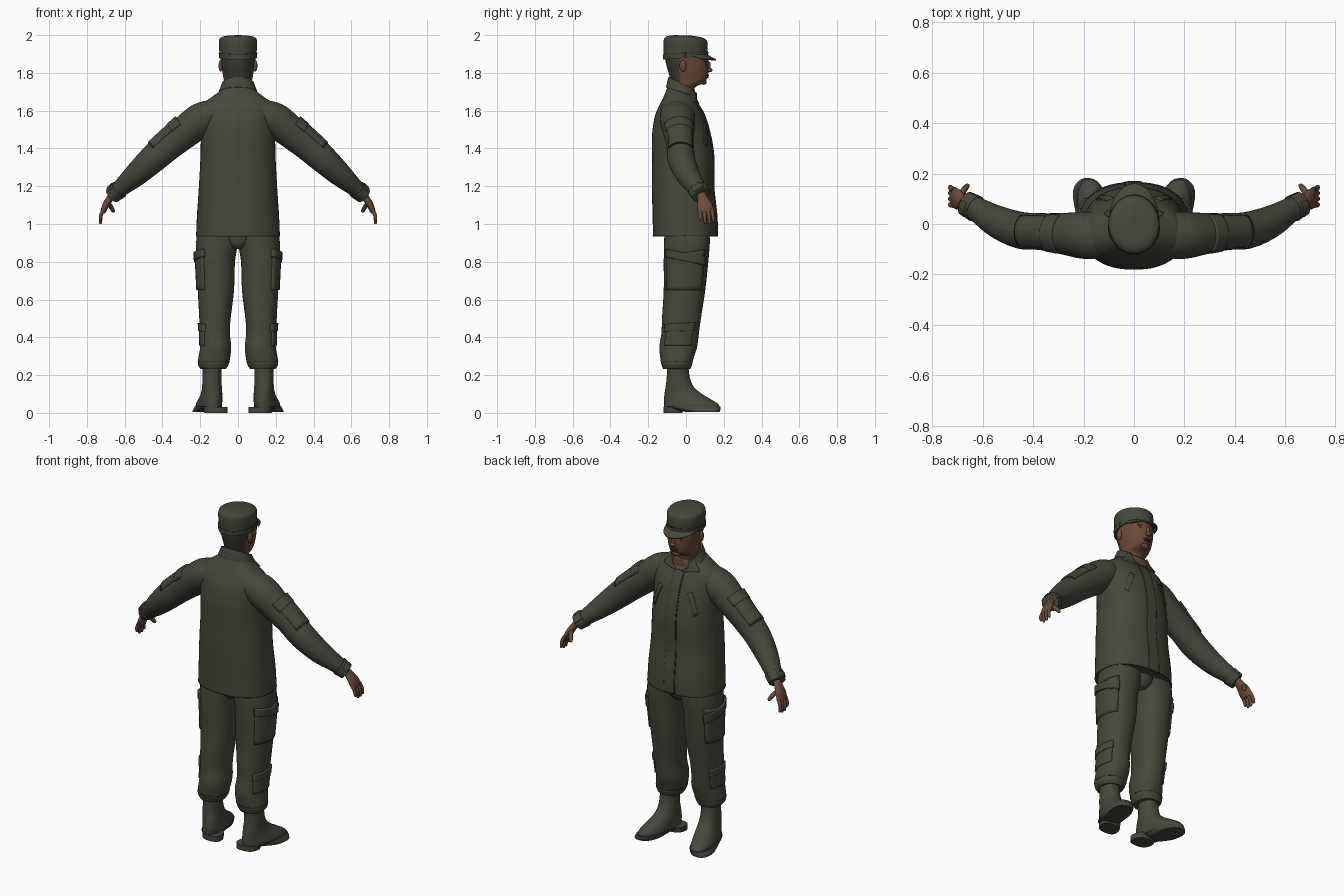
import bpy, bmesh, math
from mathutils import Vector, Matrix

if "Cube" in bpy.data.objects:
    bpy.data.objects.remove(bpy.data.objects["Cube"])


def material(name, rgb):
    m = bpy.data.materials.new(name)
    m.diffuse_color = (*rgb, 1)
    m.use_nodes = True
    m.node_tree.nodes["Principled BSDF"].inputs["Base Color"].default_value = m.diffuse_color
    return m


OLIVE = material("olive cloth", (0.060, 0.064, 0.043))
DARK = material("dark seam", (0.022, 0.024, 0.016))
HAIR = material("shaved hair", (0.046, 0.047, 0.034))
BOOT = material("boot olive", (0.060, 0.063, 0.044))
SKIN = material("brown skin", (0.150, 0.068, 0.038))
LIP = material("dark skin", (0.085, 0.036, 0.022))


def finish(name, bm, mat, mirror=False, angle=45):
    me = bpy.data.meshes.new(name)
    bm.to_mesh(me)
    bm.free()
    ob = bpy.data.objects.new(name, me)
    bpy.context.collection.objects.link(ob)
    me.materials.append(mat)
    bpy.ops.object.select_all(action='DESELECT')
    ob.select_set(True)
    bpy.context.view_layer.objects.active = ob
    bpy.ops.object.shade_smooth_by_angle(angle=math.radians(angle))
    if mirror:
        ob.modifiers.new("mirror", 'MIRROR').use_mirror_merge = False
    return ob


def spline(rows, s):
    """Smooth interpolation between ring rows."""
    n = len(rows) - 1
    i = max(0, min(int(s), n - 1))
    t = s - i
    p = [rows[max(0, min(k, n))] for k in (i - 1, i, i + 1, i + 2)]
    return [0.5 * (2 * b + (c - a) * t + (2 * a - 5 * b + 4 * c - d) * t * t
                   + (3 * b - a - 3 * c + d) * t ** 3) for a, b, c, d in zip(*p)]


def surface(rows, along=False, power=2.0):
    """Rings: x, y, z, radius, radius, tilt. Level rings, or square to the path."""
    def f(s, deg):
        x, y, z, ru, rv, tilt = spline(rows, s)
        a = math.radians(deg)
        c, d = math.cos(a), math.sin(a)
        c = math.copysign(abs(c) ** (2 / power), c) * ru
        d = math.copysign(abs(d) ** (2 / power), d) * rv
        if not along:
            return Vector((x + c, y + d, z + tilt * d))
        e = len(rows) - 1
        t = (Vector(spline(rows, min(s + .1, e))[:3]) - Vector(spline(rows, max(s - .1, 0))[:3])).normalized()
        u = Vector((0, 1, 0))
        u = (u - t * u.dot(t)).normalized()
        return Vector((x, y, z)) + u * c + t.cross(u) * d
    f.end = len(rows) - 1
    return f


def loft(name, f, mat, mirror=False, sides=40, steps=4):
    bm = bmesh.new()
    rings = [[bm.verts.new(f(i / steps, 360 * k / sides)) for k in range(sides)]
             for i in range(f.end * steps + 1)]
    for r, q in zip(rings, rings[1:]):
        for k in range(sides):
            j = (k + 1) % sides
            bm.faces.new((r[k], r[j], q[j], q[k]))
    bm.faces.new(rings[0])
    bm.faces.new(rings[-1])
    bmesh.ops.recalc_face_normals(bm, faces=bm.faces)
    return finish(name, bm, mat, mirror)


def patch(name, f, quad, mat, thick=.012, mirror=False, n=10):
    """Plate following a surface between four (ring, angle) corners."""
    bm = bmesh.new()
    A, B, C, D = [Vector(q) for q in quad]
    g = []
    for i in range(n + 1):
        u = i / n
        g.append([bm.verts.new(f(*((A.lerp(B, u)).lerp(D.lerp(C, u), k / n)))) for k in range(n + 1)])
    for i in range(n):
        for k in range(n):
            bm.faces.new((g[i][k], g[i + 1][k], g[i + 1][k + 1], g[i][k + 1]))
    ob = finish(name, bm, mat, mirror)
    mod = ob.modifiers.new("thickness", 'SOLIDIFY')
    mod.thickness, mod.offset = thick, 0
    return ob


def ellipsoid(name, loc, size, mat, mirror=False):
    bm = bmesh.new()
    bmesh.ops.create_uvsphere(bm, u_segments=16, v_segments=10, radius=1,
                              matrix=Matrix.Translation(loc) @ Matrix.Diagonal((*size, 1)))
    return finish(name, bm, mat, mirror)


# Jacket body
body = surface([(0, -.005, .935, .222, .170, 0), (0, -.008, 1.05, .217, .169, 0),
                (0, -.018, 1.20, .207, .163, 0), (0, -.017, 1.35, .199, .163, 0),
                (0, -.026, 1.47, .197, .154, 0), (0, -.033, 1.57, .200, .132, 0),
                (0, -.037, 1.63, .194, .103, 0), (0, -.032, 1.665, .148, .086, -.1),
                (0, -.022, 1.70, .096, .077, -.3), (0, -.014, 1.725, .078, .068, -.45)], power=2.3)
loft("jacket", body, OLIVE, sides=56)
patch("jacket_placket", body, [(0, 84), (6.2, 84), (6.2, 97), (0, 97)], OLIVE, .010, n=24)
patch("placket_seam", body, [(0, 97), (6.2, 97), (6.2, 98.2), (0, 98.2)], DARK, .006, n=24)
patch("hem_seam", body, [(.02, 0), (.06, 0), (.06, 360), (.02, 360)], DARK, .003, n=48)
patch("chest_pocket_slit", body, [(3.5, 50), (4.6, 66), (4.6, 68.5), (3.5, 52.5)], DARK, .008, True)
patch("chest_pocket_flap", body, [(3.5, 52), (4.6, 68), (4.7, 60), (3.6, 44)], OLIVE, .011, True)
# Open neck with lapels, and standing collar
patch("neck_opening", body, [(6.3, 89), (6.3, 91), (9, 140), (9, 40)], SKIN, .006)
patch("lapel", body, [(6.1, 86), (6.6, 50), (8.8, 25), (8.9, 50)], OLIVE, .018, True)
collar = surface([(0, -.020, 1.695, .098, .080, -.35), (0, -.016, 1.72, .087, .076, -.5),
                  (0, -.014, 1.738, .080, .072, -.55)])
patch("collar", collar, [(0, 125), (2, 128), (2, 412), (0, 415)], OLIVE, .012, n=32)

# Sleeves and cuffs
sleeve = surface([(.10, -.045, 1.60, .085, .065, 0), (.19, -.045, 1.555, .094, .090, 0),
                  (.28, -.038, 1.487, .082, .086, 0), (.37, -.030, 1.415, .073, .080, 0),
                  (.45, -.025, 1.345, .073, .075, 0), (.54, .008, 1.262, .064, .063, 0),
                  (.61, .050, 1.200, .051, .048, 0), (.665, .082, 1.152, .043, .038, 0)], True)
loft("sleeve", sleeve, OLIVE, True)
patch("cuff", sleeve, [(6.3, 0), (7, 0), (7, 360), (6.3, 360)], OLIVE, .012, True, 24)
patch("cuff_tab", sleeve, [(6.45, 70), (6.85, 70), (6.85, 140), (6.45, 140)], OLIVE, .022, True)
patch("sleeve_pocket", sleeve, [(2.05, 35), (3.6, 35), (3.6, 145), (2.05, 145)], OLIVE, .014, True)
patch("sleeve_pocket_flap", sleeve, [(1.9, 32), (2.4, 32), (2.4, 148), (1.9, 148)], OLIVE, .021, True)
patch("sleeve_pocket_seam", sleeve, [(3.6, 35), (3.66, 35), (3.66, 145), (3.6, 145)], DARK, .009, True)

# Hands: palm, four fingers and thumb
loft("palm", surface([(.655, .078, 1.165, .026, .020, 0), (.678, .088, 1.135, .028, .019, 0),
                      (.700, .098, 1.100, .041, .018, 0), (.714, .106, 1.066, .040, .014, 0),
                      (.717, .107, 1.058, .030, .008, 0)], True), SKIN, True, 20)


def finger(name, a, b, c, r):
    pts = [a, b, c]
    rows = [(*p, r * k, r * k, 0) for p, k in zip(pts, (1, 1, .75))]
    tip = Vector(c) + (Vector(c) - Vector(b)).normalized() * r * .6
    loft(name, surface(rows + [(*tip, r * .2, r * .2, 0)], True), SKIN, True, 10, 3)


for i, (y0, y1, z1) in enumerate([(.074, .078, 1.022), (.095, .102, 1.006),
                                  (.116, .125, 1.006), (.136, .148, 1.014)]):
    finger("finger_%d" % (i + 1), (.711, y0, 1.078), (.726, (y0 + y1) / 2, 1.045), (.728, y1, z1), .0105)
finger("thumb", (.690, .110, 1.115), (.672, .138, 1.090), (.660, .152, 1.068), .0125)

# Trousers
leg = surface([(.105, .005, .98, .105, .118, 0), (.111, .005, .90, .111, .121, 0),
               (.118, .000, .80, .102, .118, 0), (.117, -.008, .65, .096, .110, 0),
               (.122, -.024, .50, .083, .103, 0), (.122, -.031, .42, .079, .099, 0),
               (.118, -.041, .35, .082, .100, 0), (.126, -.048, .29, .084, .088, 0),
               (.131, -.049, .255, .081, .081, 0), (.131, -.049, .232, .066, .072, 0)], power=2.2)
loft("trouser_leg", leg, OLIVE, True)
loft("trouser_seat", surface([(0, .005, .868, .03, .085, 0), (0, .005, .90, .09, .108, 0),
                              (0, .005, .97, .12, .115, 0)]), OLIVE)
patch("cargo_pocket", leg, [(1.7, -55), (3.0, -55), (3.0, 50), (1.4, 50)][::-1], OLIVE, .016, True)
patch("cargo_flap", leg, [(1.35, -58), (1.75, -58), (2.15, 53), (1.75, 53)][::-1], OLIVE, .028, True)
patch("cargo_flap_seam", leg, [(1.75, -58), (1.79, -58), (2.19, 53), (2.15, 53)][::-1], DARK, .019, True)
patch("calf_pocket", leg, [(4.4, -50), (5.9, -45), (5.9, 40), (4.4, 40)], OLIVE, .012, True)
patch("calf_pocket_flap", leg, [(4.3, -53), (4.85, -53), (4.75, 43), (4.2, 43)], OLIVE, .020, True)
patch("trouser_cuff_seam", leg, [(7.35, 0), (7.42, 0), (7.42, 360), (7.35, 360)], DARK, .003, True, 32)


# Boots: each ring runs from heel to toe, splayed outward
def boot_rows(data):
    return [(.138 + .22 * ((a + b) / 2 + .04), (a + b) / 2, z, w, (b - a) / 2, 0) for z, a, b, w in data]


def splay(ob, k=.16):
    for v in ob.data.vertices:
        v.co.x += k * (v.co.y - .02) * max(0, min(1, (.16 - v.co.z) / .1))


upper = loft("boot", surface(boot_rows([(.26, -.100, .012, .050), (.19, -.102, .020, .050),
                                        (.14, -.108, .040, .052), (.10, -.114, .085, .056),
                                        (.07, -.117, .135, .061), (.045, -.117, .172, .064),
                                        (.022, -.115, .178, .063)]), power=2.2), BOOT, True)
heel = loft("boot_heel", surface(boot_rows([(0, -.119, -.02, .060), (.032, -.120, -.01, .062)]),
                                 power=2.6), BOOT, True)
sole = loft("boot_sole", surface(boot_rows([(.004, .005, .176, .062), (.016, -.05, .182, .066),
                                            (.034, -.118, .182, .067)]), power=2.3), BOOT, True)
for part in (upper, heel, sole):
    splay(part)

# Head and neck, hair set by position
head = loft("head", surface([(0, -.012, 1.66, .068, .058, 0), (0, -.014, 1.72, .070, .060, 0),
                             (0, .004, 1.742, .072, .080, 0), (0, .013, 1.762, .075, .094, 0),
                             (0, .013, 1.80, .082, .105, 0), (0, .007, 1.85, .091, .113, 0),
                             (0, .000, 1.90, .093, .112, 0), (0, -.002, 1.94, .085, .100, 0)]), SKIN)
head.data.materials.append(HAIR)
for p in head.data.polygons:
    p.material_index = int(p.center.y < -.035)
ellipsoid("nose_bridge", (0, .117, 1.835), (.011, .014, .028), SKIN)
ellipsoid("nose_tip", (0, .122, 1.815), (.018, .018, .012), SKIN)
ellipsoid("brow", (.032, .100, 1.864), (.026, .012, .008), SKIN, True)
ellipsoid("eye", (.034, .104, 1.848), (.014, .006, .005), LIP, True)
ellipsoid("upper_lip", (0, .112, 1.787), (.026, .011, .006), LIP)
ellipsoid("lower_lip", (0, .109, 1.777), (.022, .011, .006), LIP)
ellipsoid("chin", (0, .092, 1.752), (.028, .018, .015), SKIN)
ellipsoid("ear", (.092, -.016, 1.838), (.011, .018, .032), SKIN, True)

# Cap with band and visor
cap = surface([(0, -.002, 1.880, .096, .115, .08), (0, -.002, 1.915, .099, .117, .05),
               (0, -.003, 1.955, .101, .117, 0), (0, -.004, 1.980, .098, .110, -.03),
               (0, -.004, 1.992, .080, .088, -.05), (0, -.004, 1.997, .045, .05, -.05),
               (0, -.004, 1.999, .004, .004, 0)])
loft("cap", cap, OLIVE)
patch("cap_band", cap, [(.0, 0), (.75, 0), (.75, 360), (.0, 360)], OLIVE, .008, n=36)
patch("cap_seam", cap, [(.75, 0), (.81, 0), (.81, 360), (.75, 360)], DARK, .003, n=36)
visor = surface([(0, .000, 1.902, .094, .108, -.05), (0, .008, 1.891, .097, .130, -.10),
                 (0, .012, 1.880, .094, .147, -.08)])
patch("cap_visor", visor, [(0, 12), (2, 22), (2, 158), (0, 168)], OLIVE, .008, n=20)
